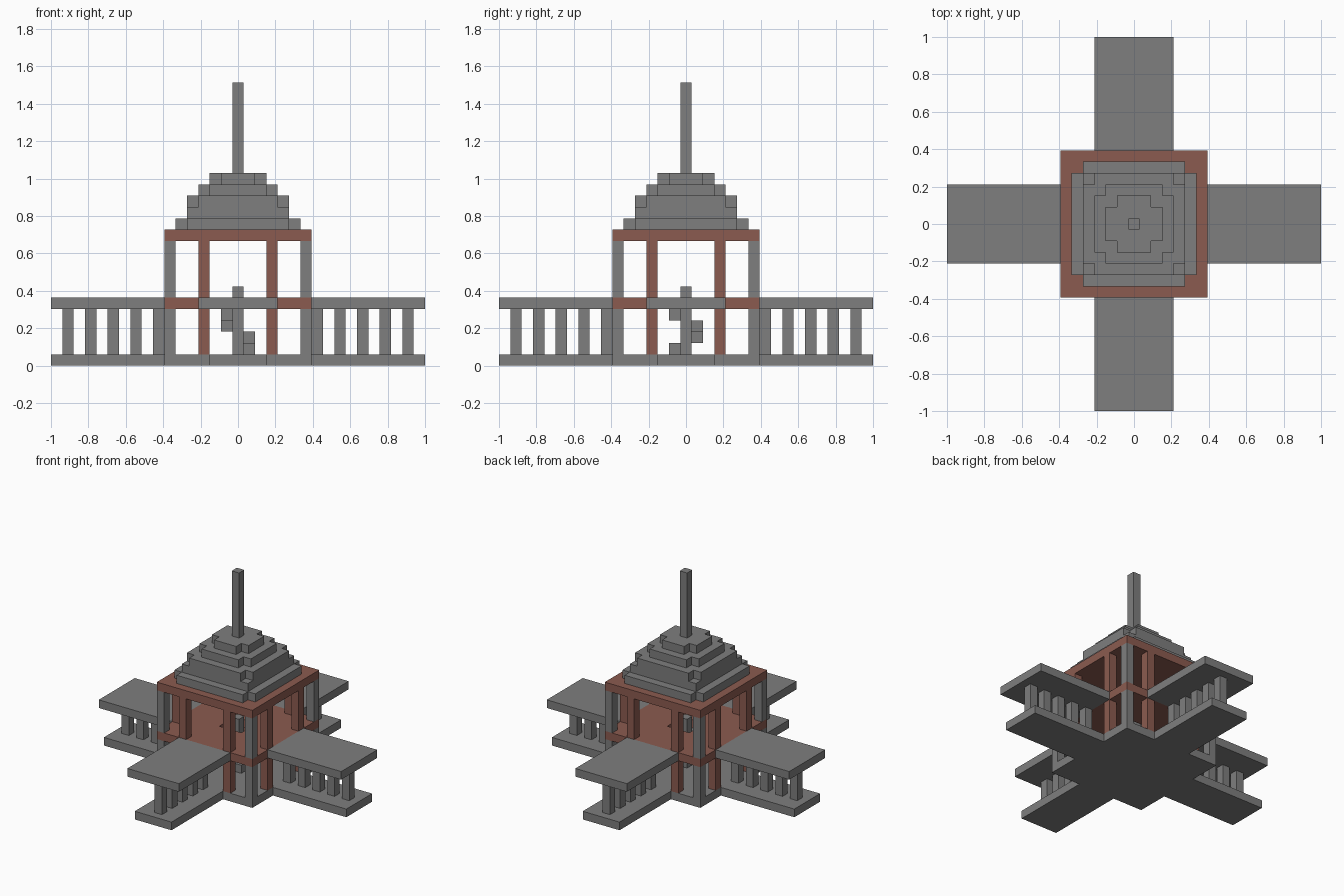
import bpy, bmesh
from mathutils import Matrix
from math import pi

cube = bpy.data.objects.get("Cube")
if cube:
    bpy.data.objects.remove(cube)

U = 2 / 33  # one block


def material(name, rgb):
    m = bpy.data.materials.new(name)
    m.use_nodes = True
    m.diffuse_color = (*rgb, 1)
    bsdf = next(n for n in m.node_tree.nodes if n.type == 'BSDF_PRINCIPLED')
    bsdf.inputs["Base Color"].default_value = (*rgb, 1)
    return m


stone = material("grey stone", (0.21, 0.21, 0.21))
brick = material("red brown brick", (0.26, 0.105, 0.08))


def add_prism(bm, outline, z0, z1):
    # Vertical prism from a counter-clockwise outline in block units
    face = bm.faces.new([bm.verts.new((x * U, y * U, z0 * U)) for x, y in outline])
    top = bmesh.ops.extrude_face_region(bm, geom=[face])["geom"]
    verts = [v for v in top if isinstance(v, bmesh.types.BMVert)]
    bmesh.ops.translate(bm, verts=verts, vec=(0, 0, (z1 - z0) * U))


def rect(x0, x1, y0, y1):
    return [(x0, y0), (x1, y0), (x1, y1), (x0, y1)]


def square(x, y):
    return rect(x - .5, x + .5, y - .5, y + .5)


def four_way(quarter):
    # Repeat a quarter of an outline around the centre
    points = list(quarter)
    for _ in range(3):
        quarter = [(-y, x) for x, y in quarter]
        points += quarter
    return points


def notched(a, b):
    return four_way([(a, -b), (a, b), (b, b)])


def build(name, mat, prisms, turns=1):
    # Make one object; turns=4 repeats the prisms on all four sides
    bm = bmesh.new()
    for outline, z0, z1 in prisms:
        add_prism(bm, outline, z0, z1)
    source = list(bm.verts) + list(bm.edges) + list(bm.faces)
    for i in range(1, turns):
        copy = bmesh.ops.duplicate(bm, geom=source)["geom"]
        verts = [v for v in copy if isinstance(v, bmesh.types.BMVert)]
        bmesh.ops.rotate(bm, verts=verts, matrix=Matrix.Rotation(i * pi / 2, 3, 'Z'))
    bmesh.ops.recalc_face_normals(bm, faces=bm.faces)
    mesh = bpy.data.meshes.new(name)
    bm.to_mesh(mesh)
    bm.free()
    mesh.materials.append(mat)
    obj = bpy.data.objects.new(name, mesh)
    bpy.context.collection.objects.link(obj)


# Ground slab: square hall with four walkways
build("ground_slab", stone,
      [(four_way([(16.5, -2.5), (16.5, 2.5), (6.5, 2.5), (6.5, 6.5), (2.5, 6.5)]), 0, 1)])

# Covered walkways
build("walkway_roofs", stone, [(rect(6.5, 16.5, -3.5, 3.5), 5, 6)], 4)
build("walkway_pillars", stone, [(square(x, 0), 1, 5) for x in range(7, 16, 2)], 4)

# Hall: upper floor with stairwell opening, columns and ceiling
build("upper_floor", brick, [(rect(-6.5, 1.5, 1.5, 6.5), 5, 6)], 4)
build("corner_columns", stone, [(square(6, 6), 1, 5), (square(6, 6), 6, 11)], 4)
build("door_posts", brick,
      [(square(6, y), z0, z1) for y in (-3, 3) for z0, z1 in ((1, 5), (6, 11))], 4)
build("ceiling_slab", brick, [(rect(-6.5, 6.5, -6.5, 6.5), 11, 12)])

# Winding stair around a newel post
build("stair_newel", stone, [(square(0, 0), 1, 7)])
corners = [(1, -1), (1, 1), (-1, 1), (-1, -1)]
steps = []
for i, (x, y) in enumerate(corners):
    steps.append((square(x, y), i + 1, i + 2))
    side = (x, 0) if i % 2 == 0 else (0, y)
    steps.append((square(*side), i + 1, i + 2))
build("stair_steps", stone, steps)

# Stepped roof and spire
build("roof_tiers", stone, [
    (notched(5.5, 4.5), 12, 13),
    (rect(-4.5, 4.5, -4.5, 4.5), 13, 14),
    (notched(4.5, 3.5), 14, 15),
    (notched(3.5, 2.5), 15, 16),
    (notched(2.5, 1.5), 16, 17)])
build("spire", stone, [(square(0, 0), 17, 25)])
